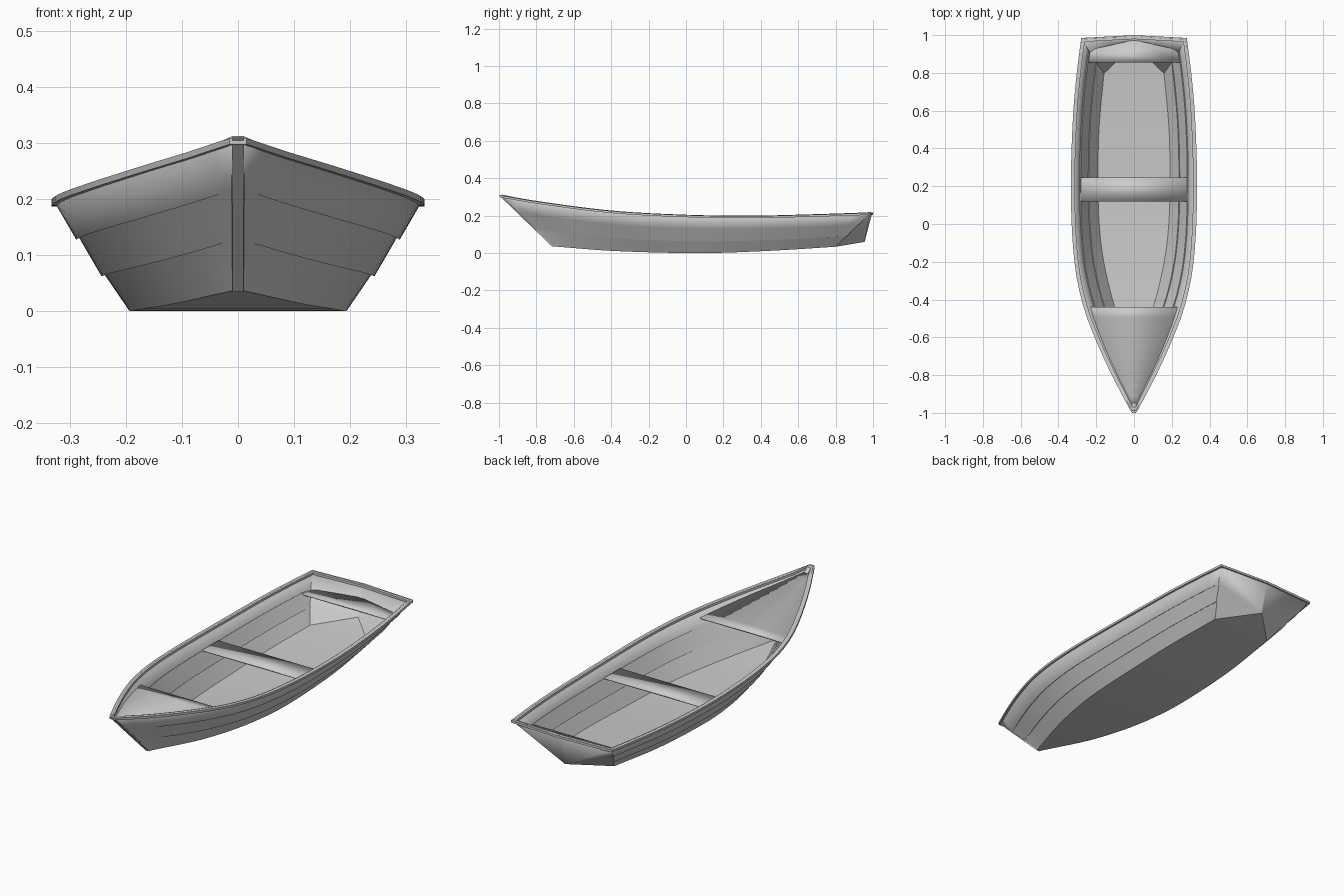
import bpy, bmesh
from mathutils import Vector

if "Cube" in bpy.data.objects:
    bpy.data.objects.remove(bpy.data.objects["Cube"])

grey = bpy.data.materials.new("pale grey")
grey.diffuse_color = (0.6, 0.6, 0.6, 1)
grey.use_nodes = True
grey.node_tree.nodes["Principled BSDF"].inputs["Base Color"].default_value = grey.diffuse_color


def curve(keys, y):
    """Smooth interpolation through (y, value) pairs."""
    n = len(keys)
    def slope(i):
        a, b = keys[max(i - 1, 0)], keys[min(i + 1, n - 1)]
        return (b[1] - a[1]) / (b[0] - a[0])
    for i in range(n - 1):
        (a, va), (b, vb) = keys[i], keys[i + 1]
        if y <= b or i == n - 2:
            h = b - a
            u = (y - a) / h
            return ((2*u**3 - 3*u*u + 1) * va + (u**3 - 2*u*u + u) * h * slope(i)
                    + (3*u*u - 2*u**3) * vb + (u**3 - u*u) * h * slope(i + 1))


# hull lines: half widths and heights along the length
SHEER_X = [(-.99, .012), (-.8, .112), (-.6, .203), (-.44, .262), (-.25, .304), (0, .325),
           (.3, .328), (.6, .316), (.8, .298), (.98, .275)]
SHEER_Z = [(-.99, .306), (-.8, .273), (-.4, .222), (0, .2), (.35, .195), (.7, .203), (.98, .212)]
CHINE_X = [(-.71, .01), (-.44, .107), (-.2, .165), (0, .189), (.2, .195), (.5, .19), (.8, .163)]
CHINE_Z = [(-.71, .036), (-.4, .012), (0, 0), (.2, .002), (.5, .015), (.8, .034)]
N = 28


def side(s, t, d=0):
    """Point on the hull side: s bow to stern, t chine to sheer, d outward."""
    yc, ys = -.71 + 1.51 * s, -.99 + 1.97 * s
    c = Vector((curve(CHINE_X, yc), yc, curve(CHINE_Z, yc)))
    e = Vector((curve(SHEER_X, ys), ys, curve(SHEER_Z, ys)))
    return c.lerp(e, t) + Vector((.82, 0, -.57)) * d


def mirror(p):
    return Vector((-p[0], p[1], p[2]))


def finish(name, bm, thick=0, bevel=0):
    me = bpy.data.meshes.new(name)
    bm.to_mesh(me)
    bm.free()
    ob = bpy.data.objects.new(name, me)
    bpy.context.collection.objects.link(ob)
    me.materials.append(grey)
    if thick:
        m = ob.modifiers.new("thickness", 'SOLIDIFY')
        m.thickness, m.offset = thick, -1
    bpy.ops.object.select_all(action='DESELECT')
    ob.select_set(True)
    bpy.context.view_layer.objects.active = ob
    bpy.ops.object.shade_smooth_by_angle(angle=.5)
    return ob


def plate(name, outline, thick):
    """Thin board whose top is the given outline."""
    bm = bmesh.new()
    f = bm.faces.new([bm.verts.new(p) for p in outline])
    f.normal_update()
    if f.normal.z < 0:
        f.normal_flip()
    finish(name, bm, thick)


# hull shell: three overlapping planks per side, flat floor, two-facet transom
LAP = .006
ROWS = [(0, 0), (1/3, 0), (1/3, LAP), (2/3, 0), (2/3, LAP), (1, 0)]
bm = bmesh.new()
sides = []
for flip in (False, True):
    grid = []
    for i in range(N + 1):
        s = i / N
        fade = min(1, s * 8)
        pts = [side(s, t, d * fade + (1e-4 if d else 0)) for t, d in ROWS]
        grid.append([bm.verts.new(mirror(p) if flip else p) for p in pts])
    for a, b in zip(grid, grid[1:]):
        for k in range(len(ROWS) - 1):
            bm.faces.new((a[k], b[k], b[k + 1], a[k + 1]))
    sides.append(grid)
R, L = sides
floor = [bm.faces.new((R[i][0], L[i][0], L[i + 1][0], R[i + 1][0])) for i in range(N)]
low, top = bm.verts.new((0, .955, .06)), bm.verts.new((0, .995, .213))
floor.append(bm.faces.new((R[N][0], L[N][0], low)))
for g in (R, L):
    bm.faces.new(g[N] + [top, low])
for k in range(len(ROWS) - 1):
    bm.faces.new((R[0][k], R[0][k + 1], L[0][k + 1], L[0][k]))
bmesh.ops.recalc_face_normals(bm, faces=bm.faces)
if floor[N // 2].normal.z > 0:
    bmesh.ops.reverse_faces(bm, faces=bm.faces)
finish("hull", bm, .01)

# gunwale: rectangular rail swept round the sheer and transom top
right = [side(i / N, 1) for i in range(N + 1)]
path = right + [Vector((0, .995, .213))] + [mirror(p) for p in reversed(right)]
bm = bmesh.new()
rings = []
for i, p in enumerate(path):
    a = (p - path[i - 1]).to_2d().normalized()
    b = (path[(i + 1) % len(path)] - p).to_2d().normalized()
    na, nb = Vector((a.y, -a.x)), Vector((b.y, -b.x))
    m = na + nb
    m = (m / max(m.dot(na), .5)).to_3d()
    inner = .016 if p.y > .9 else min(.016, abs(p.x) * .9)
    rings.append([bm.verts.new(p + m * o + Vector((0, 0, z)))
                  for o, z in ((.005, -.008), (.005, .003), (-inner, .003), (-inner, -.008))])
for i, a in enumerate(rings):
    b = rings[(i + 1) % len(rings)]
    for k in range(4):
        bm.faces.new((a[k], b[k], b[(k + 1) % 4], a[(k + 1) % 4]))
bmesh.ops.recalc_face_normals(bm, faces=bm.faces)
finish("gunwale", bm)

# stem post at the bow
bm = bmesh.new()
prof = [(-1, .31), (-.893, .205), (-.716, .035), (-.69, .036), (-.865, .205), (-.97, .308)]
f = bm.faces.new([bm.verts.new((-.01, y, z)) for y, z in prof])
ext = bmesh.ops.extrude_face_region(bm, geom=[f])
bmesh.ops.translate(bm, vec=(.02, 0, 0), verts=[v for v in ext['geom'] if isinstance(v, bmesh.types.BMVert)])
bmesh.ops.recalc_face_normals(bm, faces=bm.faces)
finish("stem_post", bm)

# rowing seat and stern seat
plate("middle_seat", [(-.28, .12, .145), (.28, .12, .145), (.28, .245, .145), (-.28, .245, .145)], .006)
plate("stern_seat", [(-.25, .855, .155), (.25, .855, .155), (.243, .92, .155),
                     (0, .975, .155), (-.243, .92, .155)], .006)

# fore deck following the sheer just below the rail
bm = bmesh.new()
rows = []
for i in range(11):
    u = i / 10
    t = .95 - .09 * u
    y = -.96 + .52 * u
    y0, y1 = -.71 - .28 * t, .8 + .18 * t
    p = side((y - y0) / (y1 - y0), t)
    x = max(p.x - .009, .004)
    rows.append([bm.verts.new((x, y, p.z)), bm.verts.new((-x, y, p.z))])
for a, b in zip(rows, rows[1:]):
    bm.faces.new((a[0], b[0], b[1], a[1]))
bm.normal_update()
bm.faces.ensure_lookup_table()
if bm.faces[0].normal.z < 0:
    bmesh.ops.reverse_faces(bm, faces=bm.faces)
finish("fore_deck", bm, .006)
